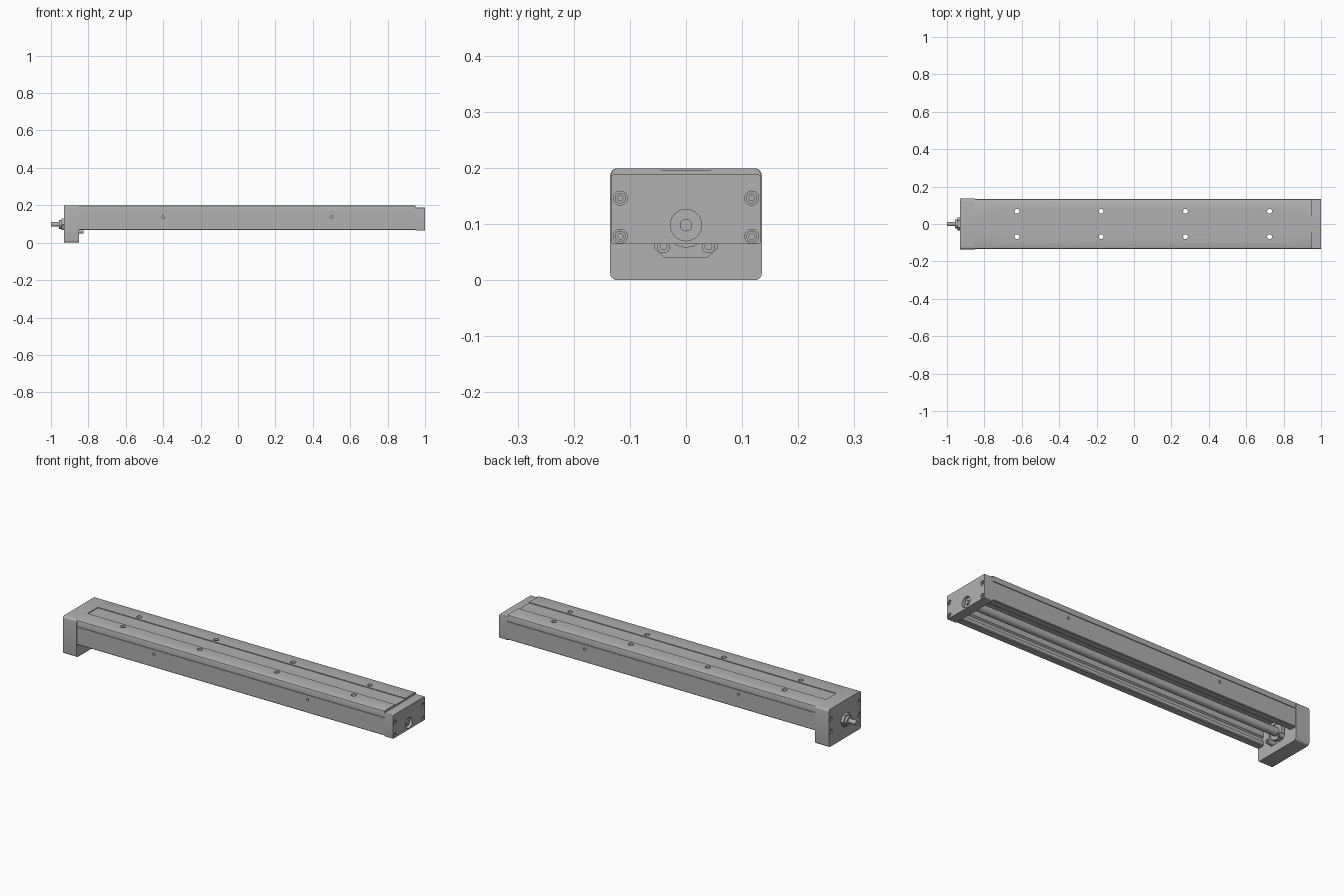
import bpy, bmesh, math
from mathutils import Matrix, Vector

cube = bpy.data.objects.get("Cube")
if cube:
    bpy.data.objects.remove(cube, do_unlink=True)

metal = bpy.data.materials.new("satin grey metal")
metal.use_nodes = True
GREY = (0.44, 0.44, 0.44, 1)
metal.diffuse_color = GREY
metal.node_tree.nodes["Principled BSDF"].inputs["Base Color"].default_value = GREY

AXIS_Z = 0.098      # height of the lead screw
BOLTS = [(y, z) for y in (-0.117, 0.117) for z in (0.078, 0.146)]


def finish(name, bm):
    bmesh.ops.recalc_face_normals(bm, faces=bm.faces)
    mesh = bpy.data.meshes.new(name)
    bm.to_mesh(mesh)
    bm.free()
    mesh.materials.append(metal)
    ob = bpy.data.objects.new(name, mesh)
    bpy.context.collection.objects.link(ob)
    return ob


def prism(name, points, x0, x1):
    """Extrude a (y, z) outline along x."""
    bm = bmesh.new()
    face = bm.faces.new([bm.verts.new((x0, y, z)) for y, z in points])
    out = bmesh.ops.extrude_face_region(bm, geom=[face])
    moved = [v for v in out["geom"] if isinstance(v, bmesh.types.BMVert)]
    bmesh.ops.translate(bm, verts=moved, vec=(x1 - x0, 0, 0))
    return finish(name, bm)


def circle(y, z, r, n=32):
    return [(y + r * math.cos(math.tau * i / n), z + r * math.sin(math.tau * i / n))
            for i in range(n)]


def rod(name, y, z, r, x0, x1, n=32):
    return prism(name, circle(y, z, r, n), x0, x1)


def drill(axis, centre, r, depth):
    """Cylinder cutter along any axis."""
    bm = bmesh.new()
    turn = Vector((0, 0, 1)).rotation_difference(Vector(axis)).to_matrix().to_4x4()
    bmesh.ops.create_cone(bm, cap_ends=True, segments=24, radius1=r, radius2=r,
                          depth=depth, matrix=Matrix.Translation(centre) @ turn)
    return finish("cutter", bm)


def rounded_box(y, z0, z1, r):
    pts = []
    for k, (cy, cz) in enumerate([(y - r, z1 - r), (r - y, z1 - r),
                                  (r - y, z0 + r), (y - r, z0 + r)]):
        for i in range(6):
            a = math.pi / 2 * (k + i / 5)
            pts.append((cy + r * math.cos(a), cz + r * math.sin(a)))
    return pts


def mirrored(half):
    return half + [(-y, z) for y, z in reversed(half)]


def activate(ob):
    bpy.ops.object.select_all(action='DESELECT')
    ob.select_set(True)
    bpy.context.view_layer.objects.active = ob


def cut(ob, cutters):
    activate(ob)
    for c in cutters:
        c.hide_render = True
        mod = ob.modifiers.new("cut", 'BOOLEAN')
        mod.operation, mod.solver, mod.object = 'DIFFERENCE', 'EXACT', c
        bpy.ops.object.modifier_apply(modifier=mod.name)
        bpy.data.objects.remove(c, do_unlink=True)


def smooth(ob):
    activate(ob)
    bpy.ops.object.shade_smooth_by_angle(angle=math.radians(30))


def socket_bolt(name, y, z, r, x0, x1, front):
    """Cap screw whose hex socket opens at x = front."""
    ob = rod(name, y, z, r, x0, x1, 24)
    cut(ob, [rod("cutter", y, z, r * 0.55, front - 0.006, front + 0.006, 6)])
    return ob


parts = []

# Channel body: open underneath, recessed strip on top, side grooves, raceways
half = [(0.043, 0.195), (0.043, 0.199), (0.124, 0.199), (0.131, 0.196), (0.133, 0.190),
        (0.133, 0.167), (0.129, 0.167), (0.129, 0.162), (0.133, 0.162), (0.133, 0.071),
        (0.130, 0.068), (0.098, 0.068), (0.094, 0.072), (0.094, 0.090), (0.102, 0.096),
        (0.102, 0.110), (0.094, 0.116), (0.094, 0.150), (0.084, 0.160)]
body = prism("channel_body", mirrored(half), -0.855, 0.95)
holes = [drill((0, 0, 1), (x, y, 0.18), 0.013, 0.1)
         for x in (-0.625, -0.175, 0.275, 0.725) for y in (-0.068, 0.068)]
holes += [drill((0, 1, 0), (x, s * 0.133, 0.137), 0.007, 0.03)
          for x in (-0.4, 0.5) for s in (-1, 1)]
cut(body, holes)
parts.append(body)

# Tall drive end block with bore, counterbores and a lower relief pocket
block = prism("drive_end_block", rounded_box(0.135, 0, 0.199, 0.012), -0.93, -0.85)
pocket = mirrored([(0.038, 0.041), (0.055, 0.056), (0.055, 0.130), (0.040, 0.145)])
cut(block, [prism("cutter", pocket, -0.865, -0.84),
            rod("cutter", 0, AXIS_Z, 0.030, -0.94, -0.90)]
    + [rod("cutter", y, z, 0.0125, -0.94, -0.915, 24) for y, z in BOLTS])
parts.append(block)

# Flat support end plate
plate = prism("support_end_plate", rounded_box(0.133, 0.064, 0.188, 0.004), 0.95, 1.0)
cut(plate, [rod("cutter", 0, AXIS_Z, 0.028, 0.985, 1.01)]
    + [rod("cutter", y, z, 0.0125, 0.985, 1.01, 24) for y, z in BOLTS])
parts.append(plate)

# End bolts
for i, (y, z) in enumerate(BOLTS):
    parts.append(socket_bolt(f"drive_bolt_{i + 1}", y, z, 0.0095, -0.927, -0.914, -0.927))
    parts.append(socket_bolt(f"support_bolt_{i + 1}", y, z, 0.0095, 0.984, 0.997, 0.997))

# Bearing retainer and its screws inside the channel
parts.append(rod("bearing_retainer", 0, AXIS_Z, 0.040, -0.866, -0.845))
for side, y in (("right", -0.040), ("left", 0.040)):
    parts.append(socket_bolt(f"{side}_retainer_bolt", y, 0.060, 0.012, -0.866, -0.825, -0.825))

# Lead screw, locknut and input shaft
parts.append(rod("lead_screw", 0, AXIS_Z, 0.021, -0.85, 0.952))
parts.append(rod("screw_end", 0, AXIS_Z, 0.011, 0.98, 0.996))
parts.append(rod("locknut", 0, AXIS_Z, 0.036, -0.945, -0.928, 6))
parts.append(rod("nut_collar", 0, AXIS_Z, 0.024, -0.957, -0.944))
parts.append(rod("input_shaft", 0, AXIS_Z, 0.012, -1.0, -0.90))

for ob in parts:
    smooth(ob)
